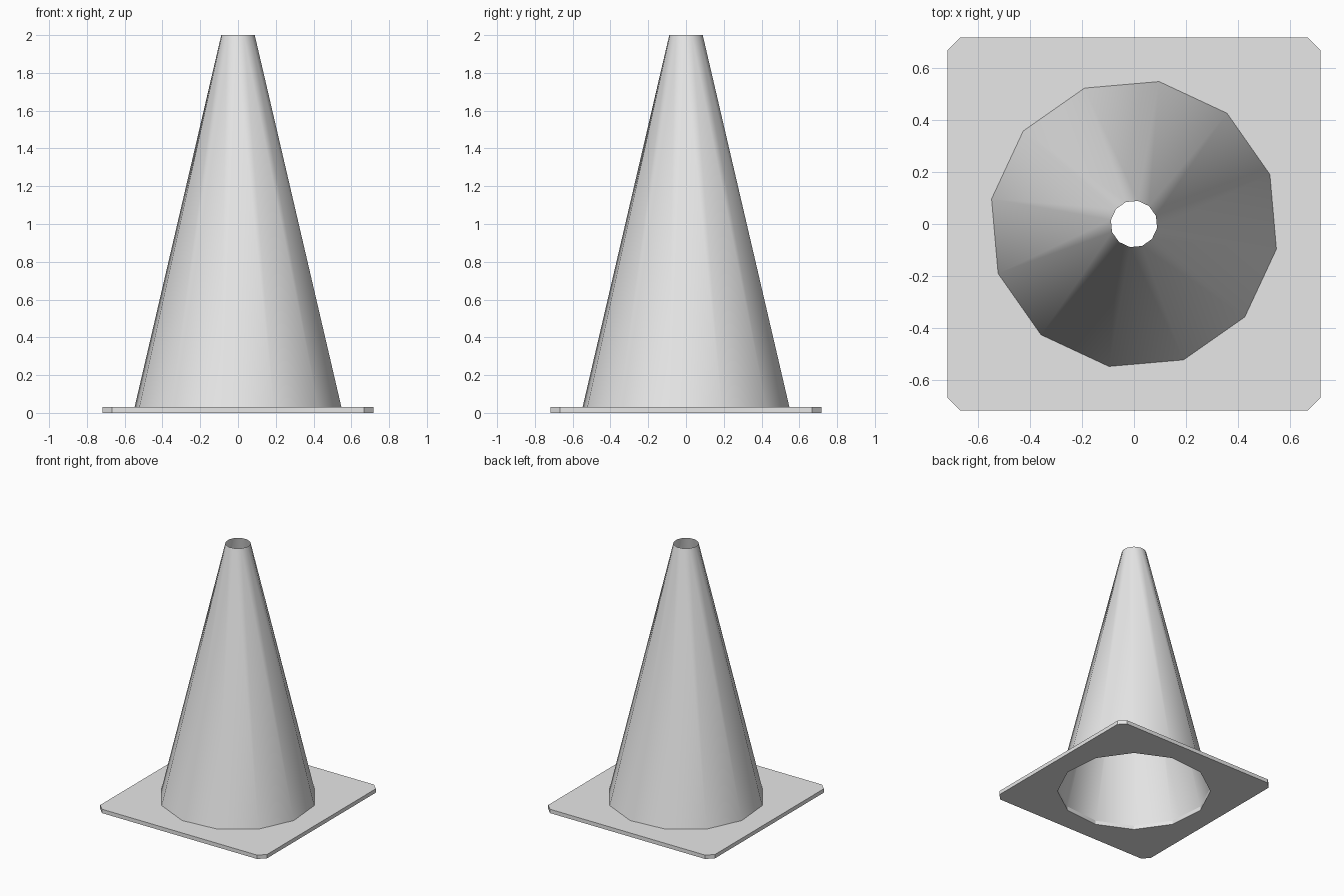
import bpy
import bmesh
from math import radians
from mathutils import Matrix

SIDES = 12
TURN = radians(20)
CONE_RADIUS, TIP_RADIUS = 0.556, 0.09
HALF, CHAMFER = 0.717, 0.05
PLATE_TOP, HEIGHT = 0.03, 2.0

cube = bpy.data.objects.get("Cube")
if cube:
    bpy.data.objects.remove(cube, do_unlink=True)

grey = bpy.data.materials.new("light_grey")
grey.use_nodes = True
grey.diffuse_color = (0.8, 0.8, 0.8, 1)
grey.node_tree.nodes["Principled BSDF"].inputs["Base Color"].default_value = grey.diffuse_color


def add_object(name, bm):
    mesh = bpy.data.meshes.new(name)
    bm.to_mesh(mesh)
    bm.free()
    mesh.materials.append(grey)
    obj = bpy.data.objects.new(name, mesh)
    bpy.context.collection.objects.link(obj)
    return obj


# Base plate: chamfered square with a twelve-sided hole, given thickness
bm = bmesh.new()
inner = HALF - CHAMFER
corners = []
for sx, sy in ((1, 1), (-1, 1), (-1, -1), (1, -1)):
    pair = [(sx * HALF, sy * inner), (sx * inner, sy * HALF)]
    corners += pair if sx == sy else pair[::-1]
ring = [bm.verts.new((x, y, 0)) for x, y in corners]
for a, b in zip(ring, ring[1:] + ring[:1]):
    bm.edges.new((a, b))
bmesh.ops.create_circle(bm, segments=SIDES, radius=CONE_RADIUS,
                        matrix=Matrix.Rotation(TURN, 4, "Z"))
bmesh.ops.triangle_fill(bm, edges=bm.edges[:], use_beauty=True)
top = bmesh.ops.extrude_face_region(bm, geom=bm.faces[:], use_keep_orig=True)
top_verts = [g for g in top["geom"] if isinstance(g, bmesh.types.BMVert)]
bmesh.ops.translate(bm, verts=top_verts, vec=(0, 0, PLATE_TOP))
bmesh.ops.recalc_face_normals(bm, faces=bm.faces[:])
add_object("base_plate", bm)

# Cone: thin tapered shell, open at both ends
bm = bmesh.new()
middle = Matrix.Translation((0, 0, (PLATE_TOP + HEIGHT) / 2))
bmesh.ops.create_cone(bm, cap_ends=False, segments=SIDES,
                      radius1=CONE_RADIUS, radius2=TIP_RADIUS,
                      depth=HEIGHT - PLATE_TOP,
                      matrix=middle @ Matrix.Rotation(TURN, 4, "Z"))
cone = add_object("cone_shell", bm)
bpy.ops.object.select_all(action="DESELECT")
cone.select_set(True)
bpy.context.view_layer.objects.active = cone
bpy.ops.object.shade_smooth_by_angle(angle=radians(35))
